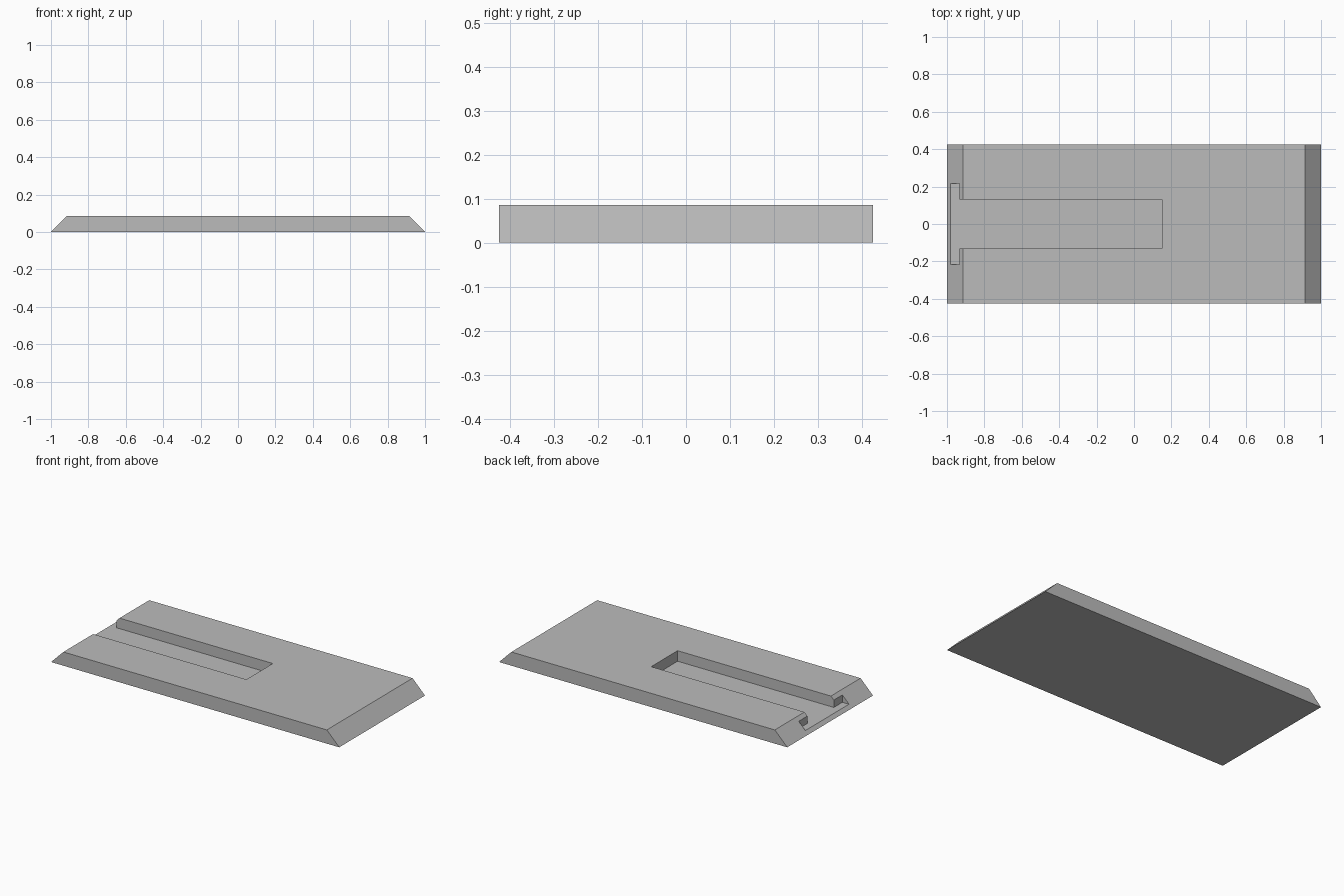
import bpy
import bmesh
from mathutils import Vector

default = bpy.data.objects.get("Cube")
if default:
    bpy.data.objects.remove(default, do_unlink=True)

HALF_LENGTH, TOP_HALF, HALF_WIDTH, HEIGHT = 1.0, 0.914, 0.425, 0.086
FLOOR = 0.02

grey = bpy.data.materials.new("plain grey")
grey.use_nodes = True
colour = (0.5, 0.5, 0.5, 1)
grey.diffuse_color = colour
grey.node_tree.nodes["Principled BSDF"].inputs["Base Color"].default_value = colour


def prism(name, outline, sweep):
    """Closed solid made by sweeping a flat outline along a vector."""
    bm = bmesh.new()
    face = bm.faces.new([bm.verts.new(p) for p in outline])
    result = bmesh.ops.extrude_face_region(bm, geom=[face], use_keep_orig=True)
    moved = [g for g in result["geom"] if isinstance(g, bmesh.types.BMVert)]
    bmesh.ops.translate(bm, verts=moved, vec=Vector(sweep))
    bmesh.ops.recalc_face_normals(bm, faces=bm.faces)
    mesh = bpy.data.meshes.new(name)
    bm.to_mesh(mesh)
    bm.free()
    mesh.materials.append(grey)
    obj = bpy.data.objects.new(name, mesh)
    bpy.context.collection.objects.link(obj)
    return obj


# Slab with sloped ends
section = [(-HALF_LENGTH, 0), (HALF_LENGTH, 0), (TOP_HALF, HEIGHT), (-TOP_HALF, HEIGHT)]
slab = prism("slotted_slab", [(x, -HALF_WIDTH, z) for x, z in section],
             (0, 2 * HALF_WIDTH, 0))

# T-shaped recess: long slot with a crossbar opening through the sloped end
half = [(0.15, 0.131), (-0.934, 0.131), (-0.934, 0.216), (-1.1, 0.216)]
outline = half + [(x, -y) for x, y in reversed(half)]
cutter = prism("slot_cutter", [(x, y, FLOOR) for x, y in outline], (0, 0, 0.2))
cutter.hide_render = True

cut = slab.modifiers.new("slot", "BOOLEAN")
cut.operation = "DIFFERENCE"
cut.solver = "EXACT"
cut.object = cutter
bpy.context.view_layer.objects.active = slab
slab.select_set(True)
bpy.ops.object.modifier_apply(modifier=cut.name)
bpy.data.objects.remove(cutter, do_unlink=True)
